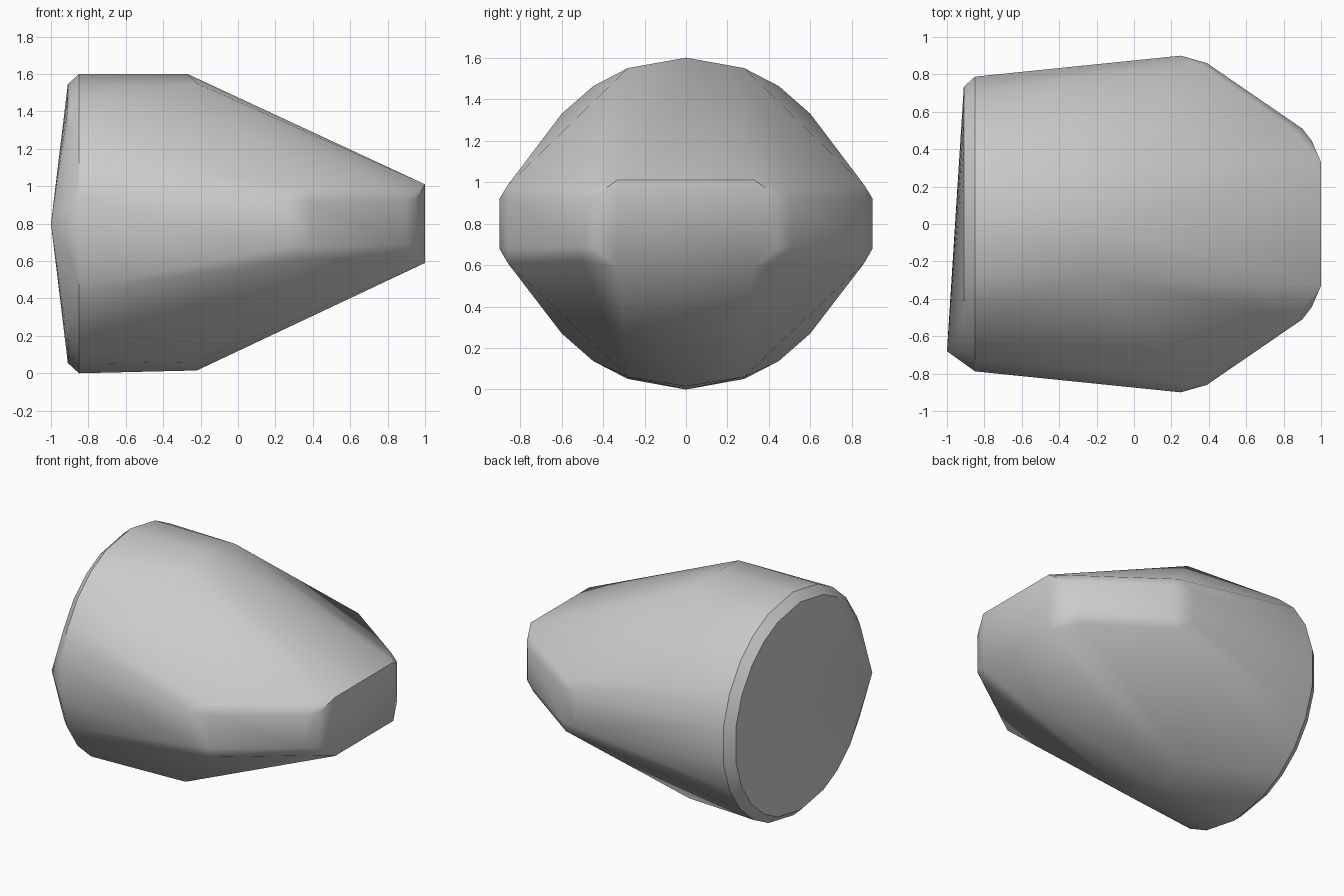
import bpy, bmesh
from math import sin, cos, radians

cube = bpy.data.objects.get("Cube")
if cube:
    bpy.data.objects.remove(cube, do_unlink=True)

CENTRE_Z = 0.8
bm = bmesh.new()


def point(x, y, z):
    bm.verts.new((x, y, z))


def pair(x, y, low, high):
    """Points mirrored left and right of the long axis, at two heights."""
    for side in (-1, 1):
        for z in (low, high):
            point(x, side * y, z)


def ring(x, radius):
    """Round section with slightly uneven facets."""
    for angle in (0, 20.5, 34, 48.5, 64, 80):
        a = radians(angle)
        pair(x, radius * sin(a), CENTRE_Z - radius * cos(a), CENTRE_Z + radius * cos(a))


# Round base with a bevelled rim and an off-centre tip
ring(-0.85, 0.8)
ring(-0.91, 0.745)
point(-1.0, -0.68, CENTRE_Z)

# Crown and keel, where the slopes begin
point(-0.27, 0, 1.6)
point(-0.22, 0, 0.015)
pair(-0.22, 0.28, 0.06, 1.55)

# Wide shoulders
pair(0.25, 0.9, 0.68, 0.92)
pair(0.39, 0.86, 0.68, 0.92)
pair(0.35, 0.86, 0.61, 0.985)

# Narrow blunt nose
pair(0.86, 0.5, 0.62, 0.98)
pair(0.90, 0.51, 0.69, 0.92)
pair(0.95, 0.445, 0.68, 0.93)
pair(1.0, 0.33, 0.59, 1.01)

# Wrap one skin around the sections
bmesh.ops.remove_doubles(bm, verts=bm.verts[:], dist=0.001)
hull = bmesh.ops.convex_hull(bm, input=bm.verts[:])
inner = {v for v in hull["geom_interior"] + hull["geom_unused"]
         if isinstance(v, bmesh.types.BMVert) and not v.link_faces}
bmesh.ops.delete(bm, geom=list(inner), context='VERTS')
bmesh.ops.dissolve_limit(bm, angle_limit=radians(1), verts=bm.verts[:], edges=bm.edges[:])
bmesh.ops.recalc_face_normals(bm, faces=bm.faces[:])

mesh = bpy.data.meshes.new("hull_body")
bm.to_mesh(mesh)
bm.free()
body = bpy.data.objects.new("hull_body", mesh)
bpy.context.collection.objects.link(body)

# Plain grey
grey = bpy.data.materials.new("plain_grey")
grey.use_nodes = True
colour = (0.6, 0.6, 0.6, 1)
grey.diffuse_color = colour
grey.node_tree.nodes["Principled BSDF"].inputs["Base Color"].default_value = colour
mesh.materials.append(grey)

bpy.ops.object.select_all(action='DESELECT')
body.select_set(True)
bpy.context.view_layer.objects.active = body
bpy.ops.object.shade_smooth_by_angle(angle=radians(30))
